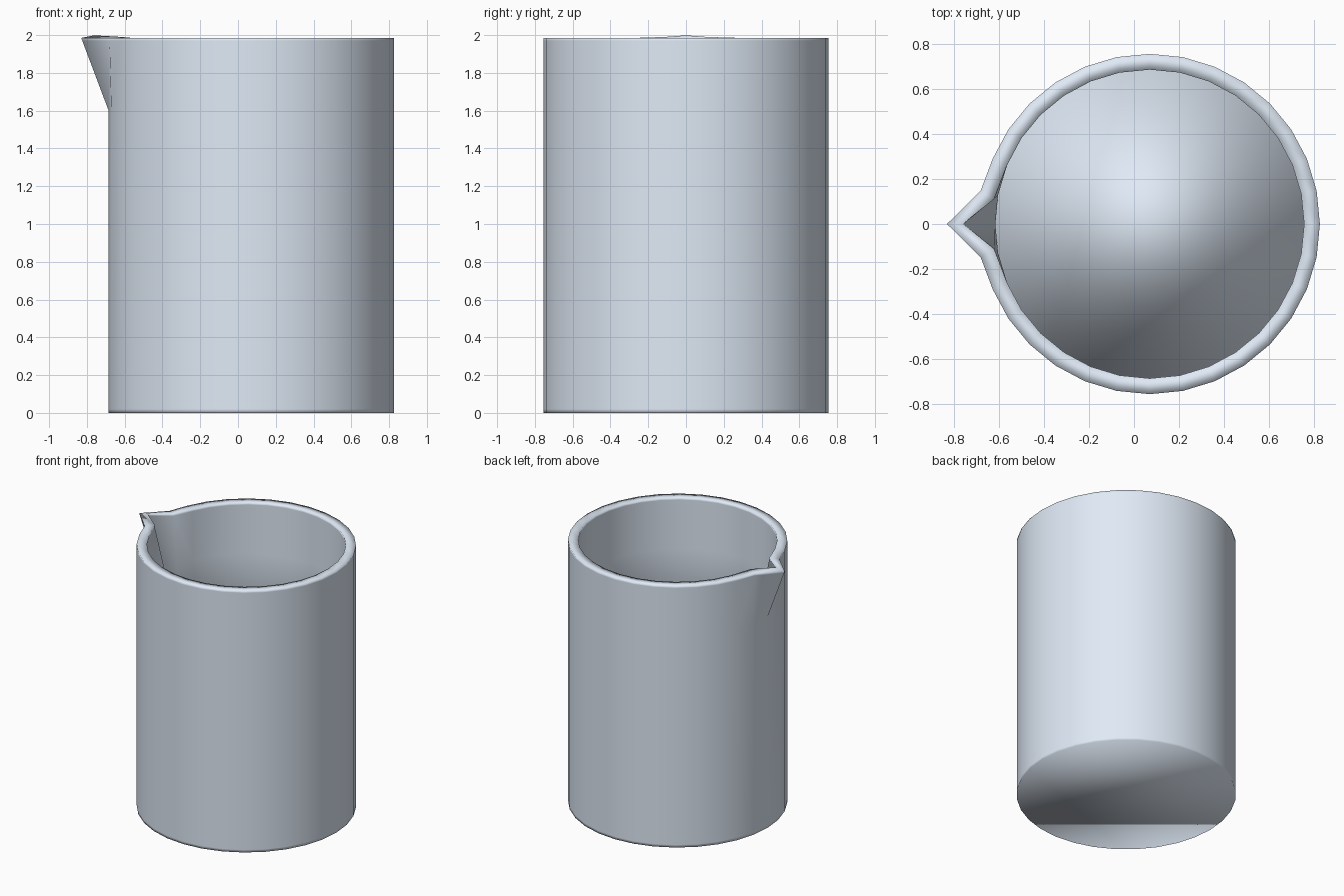
import bpy, bmesh, math

if "Cube" in bpy.data.objects:
    bpy.data.objects.remove(bpy.data.objects["Cube"])

SIDES = 32
CX = 0.07            # body axis; the spout reaches out to -x
RADIUS, WALL = 0.755, 0.07
TOP, SPOUT_START = 1.985, 1.6
TIP = SIDES // 2

bm = bmesh.new()


def ring(z):
    verts = [bm.verts.new((CX + RADIUS * math.cos(2 * math.pi * i / SIDES),
                           RADIUS * math.sin(2 * math.pi * i / SIDES), z))
             for i in range(SIDES)]
    # Pouring spout: pull one column out towards the rim
    t = max(0, (z - SPOUT_START) / (TOP - SPOUT_START))
    verts[TIP].co.x -= 0.145 * t
    for s in (-1, 1):
        verts[TIP + s].co.x -= 0.01 * t
    return verts


# Outer shell, with tight loops that keep the shading crisp at both ends
rings = [ring(z) for z in (0, 0.02, SPOUT_START, 1.97, TOP)]
for a, b in zip(rings, rings[1:]):
    for i in range(SIDES):
        j = (i + 1) % SIDES
        bm.faces.new((a[i], a[j], b[j], b[i]))
bm.faces.new(rings[0][::-1])   # underside
for f in bm.faces:
    f.smooth = True

mesh = bpy.data.meshes.new("beaker")
bm.to_mesh(mesh)
bm.free()
beaker = bpy.data.objects.new("beaker", mesh)
bpy.context.collection.objects.link(beaker)

# Glass thickness, inwards
solid = beaker.modifiers.new("wall", 'SOLIDIFY')
solid.thickness = WALL
solid.offset = -1

# Pale blue glass
glass = bpy.data.materials.new("pale_blue_glass")
glass.diffuse_color = (0.74, 0.82, 0.92, 1)
glass.use_nodes = True
glass.node_tree.nodes["Principled BSDF"].inputs["Base Color"].default_value = glass.diffuse_color
mesh.materials.append(glass)
